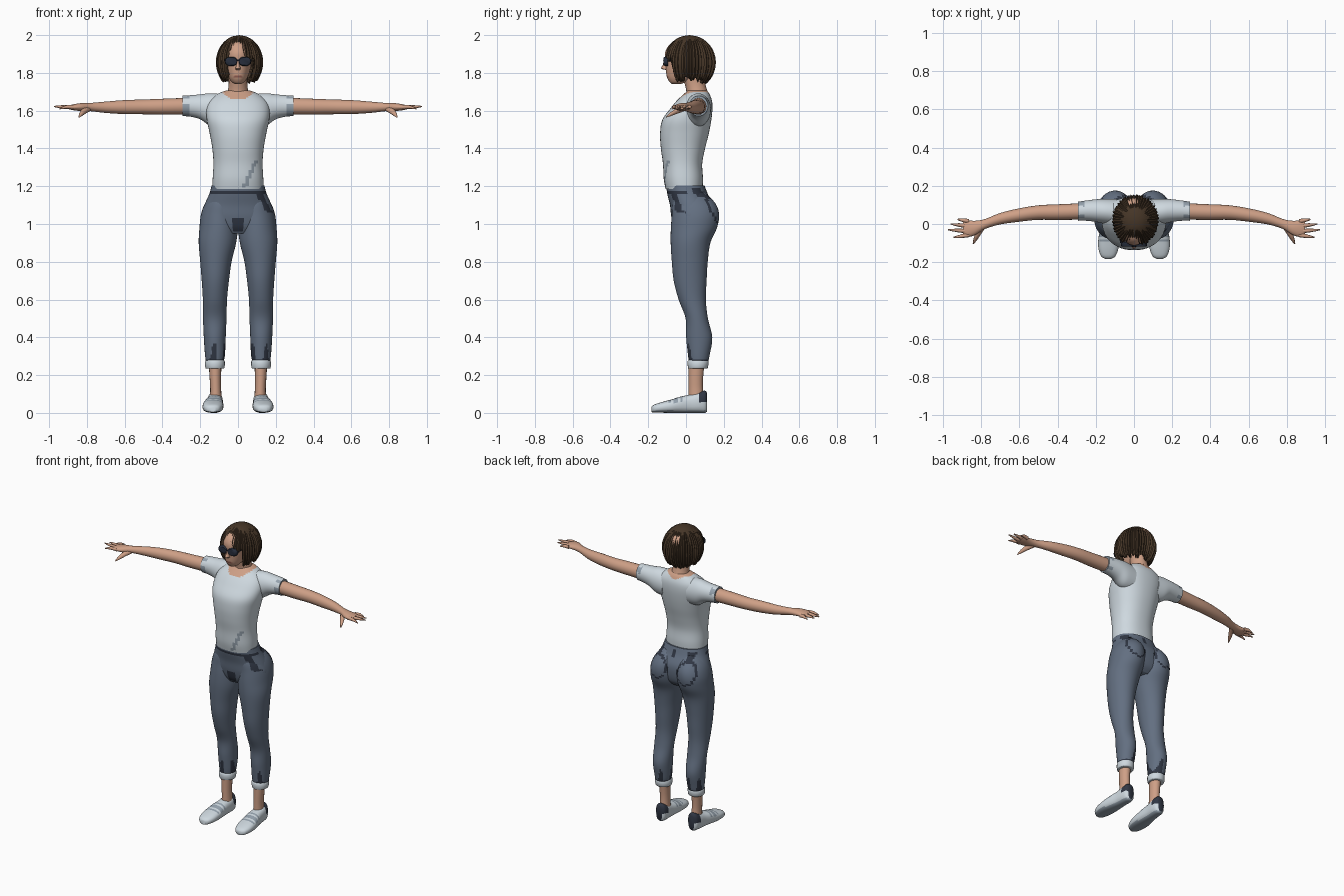
import bpy, bmesh, math, random
from math import sin, cos, pi, hypot
random.seed(4)

# Flat colours
COLOURS = {"skin": (.62, .35, .24), "shirt_white": (.62, .69, .74), "fold_grey": (.30, .36, .42),
           "denim": (.125, .16, .22), "dark_denim": (.03, .038, .058), "hair_brown": (.06, .036, .02),
           "lens_dark": (.02, .027, .045), "lip": (.32, .12, .09)}
MATS = {}
for key, c in COLOURS.items():
    MATS[key] = bpy.data.materials.new(key)
    MATS[key].diffuse_color = (*c, 1)


def finish(bm, name, colours, paint=None, angle=50):
    """Write the mesh, colour its faces by rule and smooth it."""
    bmesh.ops.recalc_face_normals(bm, faces=bm.faces)
    for f in bm.faces:
        if paint:
            f.material_index = paint(f.calc_center_median())
    me = bpy.data.meshes.new(name)
    bm.to_mesh(me)
    bm.free()
    for c in colours:
        me.materials.append(MATS[c])
    ob = bpy.data.objects.new(name, me)
    bpy.context.collection.objects.link(ob)
    bpy.ops.object.select_all(action='DESELECT')
    ob.select_set(True)
    bpy.context.view_layer.objects.active = ob
    bpy.ops.object.shade_smooth_by_angle(angle=math.radians(angle))
    return ob


def refine(rings, sub):
    """Catmull-Rom interpolation between rings."""
    out = []
    for i in range(len(rings) - 1):
        p0, p1, p2 = rings[max(i - 1, 0)], rings[i], rings[i + 1]
        p3 = rings[min(i + 2, len(rings) - 1)]
        for k in range(sub):
            t = k / sub
            out.append([.5 * (2 * b + (c - a) * t + (2 * a - 5 * b + 4 * c - d) * t * t
                              + (3 * b - a - 3 * c + d) * t ** 3) for a, b, c, d in zip(p0, p1, p2, p3)])
    return out + [list(rings[-1])]


def loft(name, rings, colours, axis='z', side=1, sides=24, sub=3, p=2, paint=None, angle=50):
    """Skin rings of (x, y, z, radius a, radius b); side=-1 mirrors in x."""
    bm = bmesh.new()
    loops = []
    for x, y, z, a, b in refine(rings, sub):
        loop = []
        for k in range(sides):
            c, s = cos(2 * pi * k / sides), sin(2 * pi * k / sides)
            u = math.copysign(abs(c) ** (2 / p), c) * max(a, .002)
            v = math.copysign(abs(s) ** (2 / p), s) * max(b, .002)
            d = {'z': (u, v, 0), 'x': (0, u, v), 'y': (u, 0, v)}[axis]
            loop.append(bm.verts.new((side * (x + d[0]), y + d[1], max(z + d[2], 0))))
        loops.append(loop)
    for l0, l1 in zip(loops, loops[1:]):
        for k in range(sides):
            j = (k + 1) % sides
            bm.faces.new((l0[k], l0[j], l1[j], l1[k]))
    bm.faces.new(loops[0])
    bm.faces.new(loops[-1])
    return finish(bm, name, colours, paint, angle)


# Colour rules
def shirt_rule(c):
    if c.z > 1.655 and hypot(c.x, c.y - .045) < .085:
        return 2                                            # neck opening
    left = .02 + (c.z - 1.19) * .43                         # tucked front fold
    return int(c.y < 0 and 1.19 < c.z < 1.33 and left < c.x < left + .022)


def denim_rule(c):
    e = ((abs(c.x) - .105) / .062) ** 2 + ((c.z - 1.07) / .07) ** 2
    if c.y > .05 and .78 < e < 1.12:
        return 1                                            # back pocket seams
    if c.y > .03 and 1.14 < c.z < 1.19 and sin(c.x * 55 + 1) > .45:
        return 1                                            # waistband loops
    if c.y < 0 and 1.06 < c.z < 1.17 and abs(c.x - .2 + (c.z - 1.0) * .55) < .016:
        return 1                                            # hanging tie
    if c.y < 0 and 1.163 < c.z < 1.178:
        return 1                                            # waistband seam
    return int(c.y < 0 and .96 < c.z < 1.03 and abs(c.x) < .022)


def hem_rule(c):
    return int(c.z < .285 + .09 * max(0, sin(c.x * 90 + c.y * 40)) or denim_rule(c))


def sleeve_rule(c):
    return int(abs(c.x) > .262 and sin(c.y * 95 + c.z * 70) > .35)


def shoe_rule(c):
    if c.y > .068 and c.z > .055:
        return 2
    return int((-.1 < c.y < -.02 and c.z > .055 and sin(c.y * 200) > .3) or c.z < .012)


# Shirt body
loft("shirt_body", [(0, -.01, 1.185, .134, .098), (0, -.014, 1.24, .134, .104), (0, -.018, 1.32, .13, .104),
                    (0, -.016, 1.4, .136, .117), (0, -.008, 1.48, .15, .129), (0, .004, 1.55, .165, .13),
                    (0, .028, 1.61, .168, .112), (0, .045, 1.655, .15, .092), (0, .057, 1.69, .105, .066),
                    (0, .06, 1.708, .06, .05)],
     ["shirt_white", "fold_grey", "skin"], sides=48, sub=5, p=2.25, paint=shirt_rule)

# Hips and waistband
loft("hips", [(0, .03, .95, .14, .075), (0, .035, .985, .185, .1), (0, .035, 1.04, .196, .113),
              (0, .03, 1.1, .178, .115), (0, .008, 1.16, .152, .107), (0, -.004, 1.205, .139, .102)],
     ["denim", "dark_denim"], sides=48, sub=7, p=2.2, paint=denim_rule)

FINGERS = [(.015, .925, .024, 1.612), (-.012, .96, .0, 1.62), (-.038, .975, -.03, 1.622), (-.058, .945, -.07, 1.61)]
for side, tag in ((1, "left"), (-1, "right")):
    # Sleeves and arms
    loft("sleeve_" + tag, [(.09, .06, 1.6, .07, .088), (.15, .066, 1.607, .066, .085), (.2, .07, 1.62, .059, .066),
                           (.25, .07, 1.625, .053, .057), (.293, .067, 1.625, .05, .054)],
         ["shirt_white", "fold_grey"], 'x', side, 32, 6, paint=sleeve_rule)
    loft("arm_" + tag, [(.24, .067, 1.624, .043, .045), (.4, .062, 1.621, .041, .042), (.5, .06, 1.62, .038, .039),
                        (.6, .047, 1.619, .035, .037), (.7, .028, 1.618, .03, .03), (.78, .0, 1.619, .026, .022),
                        (.83, -.02, 1.619, .037, .021), (.87, -.025, 1.618, .043, .016), (.895, -.025, 1.617, .036, .01)],
         ["skin"], 'x', side, 20, 3)
    # Fingers and thumb
    for i, (y, tx, ty, tz) in enumerate(FINGERS):
        loft(f"finger_{i + 1}_{tag}", [(.865, y, 1.618, .011, .012), ((.865 + tx) / 2, (y + ty) / 2, 1.62, .01, .01),
                                       (tx, ty, tz, .003, .003)], ["skin"], 'x', side, 8, 2)
    loft("thumb_" + tag, [(.79, -.01, 1.612, .018, .016), (.815, -.05, 1.597, .016, .015),
                          (.83, -.08, 1.582, .011, .011), (.842, -.106, 1.566, .003, .003)],
         ["skin"], 'y', side, 10, 2)
    # Trouser leg, upper end rounded into the seat
    loft("trouser_leg_" + tag, [(.123, .066, .265, .046, .05), (.122, .068, .31, .053, .058), (.123, .07, .4, .058, .069),
                                (.123, .057, .5, .062, .059), (.122, .033, .6, .064, .072), (.12, .022, .7, .072, .087),
                                (.117, .02, .8, .083, .095), (.109, .024, .9, .099, .105), (.102, .042, .98, .102, .122),
                                (.098, .05, 1.05, .098, .125), (.09, .042, 1.11, .084, .113), (.08, .02, 1.17, .05, .075)],
         ["denim", "dark_denim"], 'z', side, 40, 6, paint=hem_rule)
    # Rolled cuff
    loft("cuff_" + tag, [(.122, .062, .235, .046, .048), (.122, .063, .24, .051, .053), (.122, .064, .272, .052, .056),
                         (.122, .064, .28, .045, .05)], ["shirt_white"], 'z', side, 24, 2)
    # Ankle and shoe
    loft("ankle_" + tag, [(.118, .055, .06, .033, .042), (.118, .052, .12, .029, .038), (.12, .052, .18, .03, .038),
                          (.121, .056, .26, .034, .042)], ["skin"], 'z', side, 16, 2)
    loft("shoe_" + tag, [(.135, -.182, .018, .018, .014), (.135, -.168, .023, .038, .021), (.134, -.13, .029, .052, .028),
                         (.132, -.08, .035, .055, .035), (.128, -.03, .043, .05, .043), (.124, .02, .048, .043, .048),
                         (.121, .07, .055, .041, .055), (.12, .1, .059, .034, .059), (.12, .112, .056, .02, .048)],
         ["shirt_white", "fold_grey", "dark_denim"], 'y', side, 24, 4, 2.5, shoe_rule)
    # Sunglasses: lens and temple bar
    loft("lens_" + tag, [(.036, -.095, 1.86, .033, .024), (.035, -.114, 1.861, .032, .024),
                         (.034, -.119, 1.861, .028, .02)], ["lens_dark"], 'y', side, 20, 1, 2.4)
    loft("temple_" + tag, [(.068, -.1, 1.868, .004, .005), (.076, .0, 1.868, .004, .005)],
         ["lens_dark"], 'y', side, 6, 1)

loft("glasses_bridge", [(-.01, -.117, 1.867, .004, .004), (.01, -.117, 1.867, .004, .004)],
     ["lens_dark"], 'x', 1, 6, 1)

# Neck, head and nose
loft("neck", [(0, .06, 1.66, .07, .06), (0, .058, 1.7, .055, .056), (0, .046, 1.75, .049, .055),
              (0, .035, 1.82, .052, .062)], ["skin"], sides=24)
loft("head", [(0, -.05, 1.742, .018, .025), (0, -.042, 1.752, .034, .045), (0, -.025, 1.775, .05, .075),
              (0, -.005, 1.81, .063, .101), (0, .008, 1.86, .072, .118), (0, .014, 1.91, .074, .124),
              (0, .018, 1.955, .06, .1), (0, .02, 1.98, .03, .05)],
     ["skin", "lip"], sides=40, sub=5, p=2.15,
     paint=lambda c: int(abs(c.x) < .021 and 1.777 < c.z < 1.789 and c.y < -.05))
loft("nose", [(0, -.096, 1.815, .012, .008), (0, -.11, 1.823, .014, .022), (0, -.109, 1.84, .009, .015),
              (0, -.108, 1.868, .006, .008)], ["skin"], sides=12)


# Bobbed hair: strand columns hanging from the crown, swept across the brow
def hair_bottom(f):
    if -.72 < f < -.38:
        return 1.80 + (f + .72) / .34 * .145
    if -.38 <= f < .78:
        return 1.945 - (f + .38) / 1.16 * .085
    return 1.765 if abs(f) < 1.9 else 1.755


N, M = 96, 14
bm = bmesh.new()
cols = []
for k in range(N):
    f = -pi + 2 * pi * k / N
    low = hair_bottom(f) + random.uniform(-.016, .014)
    bump = (1.035 if k % 2 else .975) + random.uniform(-.025, .025)
    col = []
    for m in range(1, M + 1):
        z = 1.997 - (1.997 - low) * (m / M) ** 1.6
        h = (z - 1.855) / .145
        r = math.sqrt(max(1 - h * h, .0)) if h > 0 else 1 - .24 * h * h / .45
        r *= 1 + (bump - 1) * min(1, m / 5)
        back = .132 if cos(f) < 0 else .136
        col.append(bm.verts.new((.007 + .12 * r * sin(f), .02 - back * r * cos(f), z)))
    cols.append(col)
top = bm.verts.new((.007, .02, 2.0))
for k in range(N):
    a, b = cols[k], cols[(k + 1) % N]
    bm.faces.new((top, a[0], b[0]))
    for m in range(M - 1):
        bm.faces.new((a[m], a[m + 1], b[m + 1], b[m]))
hair = finish(bm, "hair", ["hair_brown"], angle=25)
thick = hair.modifiers.new("thickness", 'SOLIDIFY')
thick.thickness = .022
thick.offset = -1
